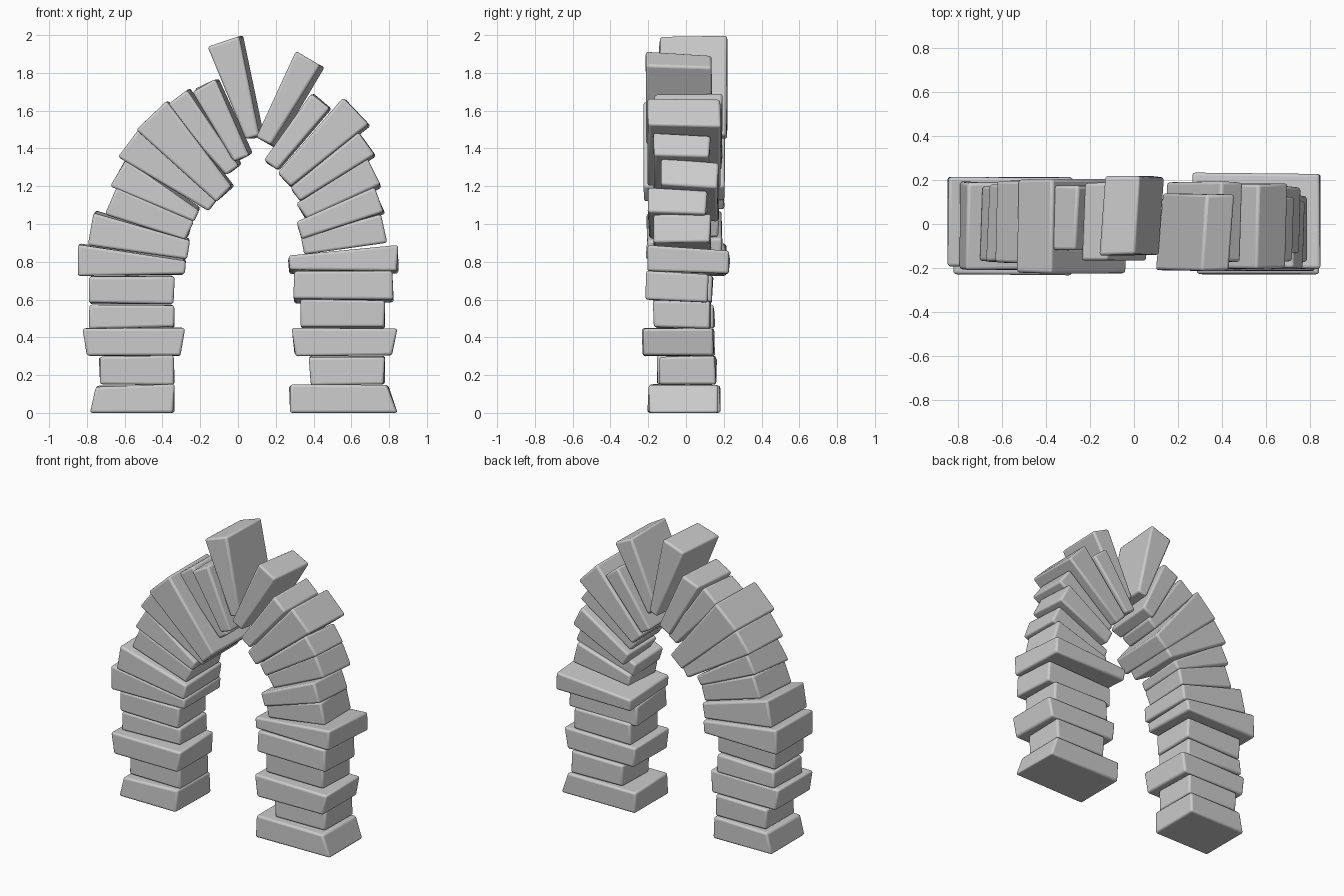
import bpy, bmesh, random
from mathutils import Vector

random.seed(4)


def stone(name, front, back, y0, y1, grounded=False):
    """Rounded block: four (x, z) corners on the front and on the back."""
    bm = bmesh.new()

    def ring(corners, y):
        out = []
        for x, z in corners:
            j = [random.uniform(-0.006, 0.006) for _ in range(3)]
            if grounded and z == 0:
                j[2] = 0
            out.append(bm.verts.new((x + j[0], y + j[1], z + j[2])))
        return out

    a, b = ring(front, y0), ring(back, y1)
    bm.faces.new(a)
    bm.faces.new(b[::-1])
    for i in range(4):
        k = (i + 1) % 4
        bm.faces.new((a[k], a[i], b[i], b[k]))
    bmesh.ops.recalc_face_normals(bm, faces=bm.faces)
    me = bpy.data.meshes.new(name)
    bm.to_mesh(me)
    bm.free()
    ob = bpy.data.objects.new(name, me)
    bpy.context.collection.objects.link(ob)
    bev = ob.modifiers.new("worn_edges", "BEVEL")
    bev.width = 0.014
    bev.segments = 3
    bev.limit_method = "NONE"
    bpy.ops.object.select_all(action="DESELECT")
    ob.select_set(True)
    bpy.context.view_layer.objects.active = ob
    bpy.ops.object.shade_smooth_by_angle()


def pier(side, rows):
    for i, (bx0, bx1, tx0, tx1, zb, zl, zr, y0, y1, drop) in enumerate(rows, 1):
        c = [(bx0, zb), (bx1, zb), (tx1, zr), (tx0, zl)]
        back = [(x, z - drop) for x, z in c]
        stone(f"{side}_pier_stone_{i}", c, back, y0, y1, i == 1)


def arch(side, rows):
    for i, (ox, oz, ix, iz, to, ti, y0, y1, shift) in enumerate(rows, 1):
        o, n = Vector((ox, oz)), Vector((ix, iz))
        d = (o - n).normalized()
        t = Vector((d.y, -d.x))          # clockwise around the arch
        c = [o - t * to / 2, o + t * to / 2, n + t * ti / 2, n - t * ti / 2]
        back = [p + t * shift for p in c]
        stone(f"{side}_arch_stone_{i}", c, back, y0, y1)


# Piers: bottom x pair, top x pair, base z, top z left/right, y range, back drop
pier("left", [
    (-.78, -.34, -.75, -.34, 0, .14, .15, -.19, .18, 0),
    (-.735, -.34, -.735, -.34, .15, .30, .30, -.15, .16, 0),
    (-.795, -.305, -.82, -.285, .305, .45, .45, -.23, .15, 0),
    (-.785, -.34, -.785, -.34, .45, .57, .575, -.16, .15, 0),
    (-.785, -.34, -.785, -.34, .58, .725, .725, -.17, .14, 0),
    (-.845, -.28, -.845, -.28, .73, .895, .81, -.19, .21, 0),
])
pier("right", [
    (.275, .84, .275, .79, 0, .15, .145, -.20, .165, 0),
    (.38, .775, .38, .775, .15, .30, .30, -.145, .155, 0),
    (.305, .82, .285, .84, .305, .45, .45, -.23, .145, 0),
    (.335, .775, .335, .775, .45, .60, .59, -.17, .13, 0),
    (.295, .82, .295, .82, .605, .75, .755, -.215, .115, .025),
    (.27, .845, .27, .845, .755, .835, .885, -.20, .23, .02),
])

# Arch: outer end x, z, inner end x, z, outer and inner thickness, y range, skew
arch("left", [
    (-.78, .97, -.265, .86, .18, .10, -.21, .19, .01),
    (-.675, 1.12, -.255, .965, .16, .11, -.17, .17, .02),
    (-.635, 1.27, -.22, 1.04, .155, .075, -.17, .18, .02),
    (-.58, 1.425, -.135, 1.10, .18, .08, -.18, .20, .01),
    (-.46, 1.575, -.075, 1.155, .21, .12, -.22, .20, .01),
    (-.325, 1.66, -.03, 1.28, .145, .08, -.12, .17, .02),
    (-.185, 1.735, .02, 1.345, .14, .085, -.165, .19, .02),
    (-.08, 1.965, .08, 1.455, .17, .075, -.14, .215, .025),
])
arch("right", [
    (.77, .975, .345, .885, .155, .085, -.17, .13, -.01),
    (.75, 1.125, .325, .965, .14, .09, -.20, .11, .01),
    (.72, 1.275, .335, 1.065, .16, .095, -.13, .17, .015),
    (.685, 1.43, .30, 1.16, .145, .09, -.17, .125, .02),
    (.625, 1.60, .245, 1.235, .195, .11, -.20, .18, .015),
    (.44, 1.655, .175, 1.31, .13, .085, -.17, .19, .01),
    (.37, 1.875, .14, 1.435, .155, .09, -.215, .135, .03),
])
